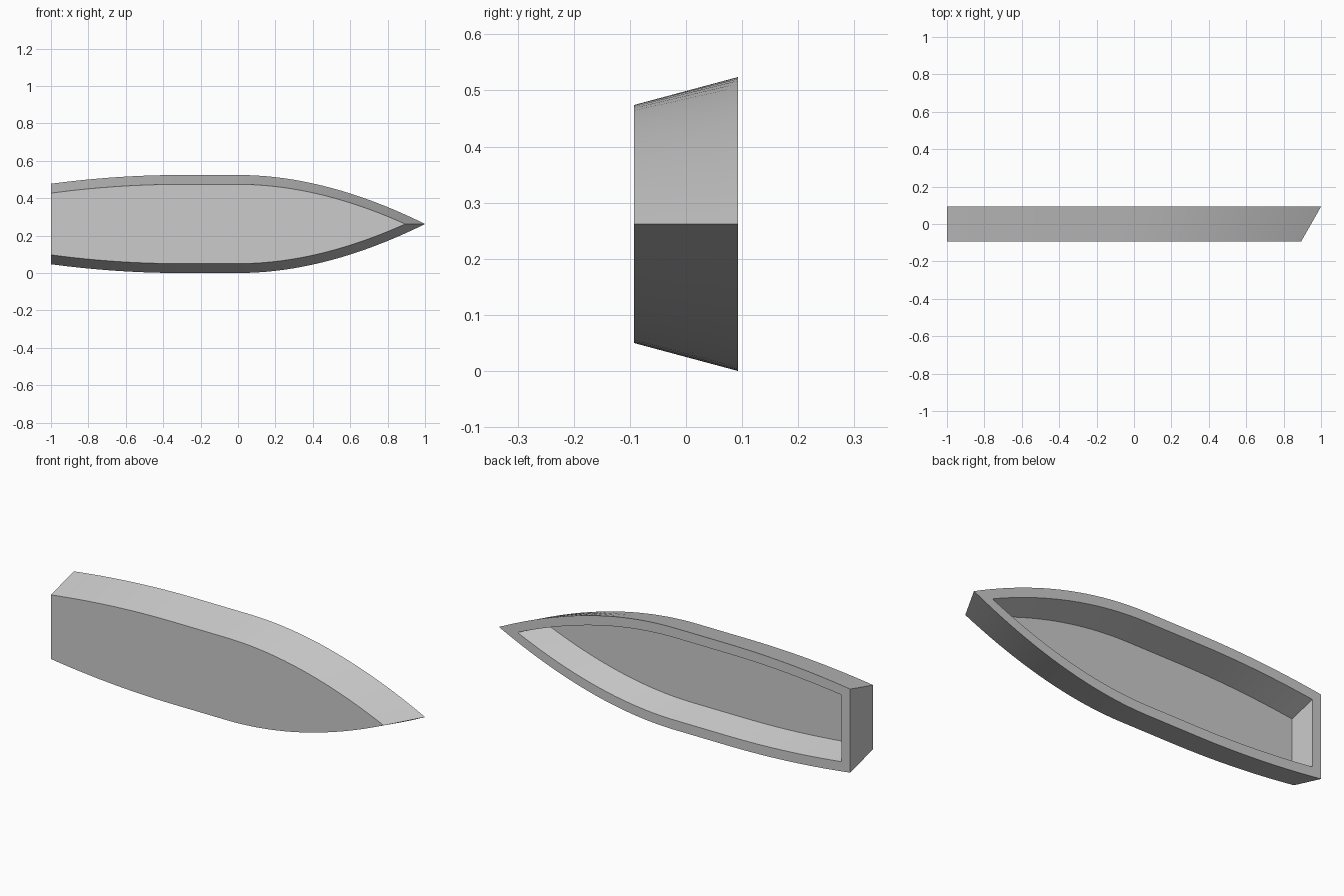
import bpy, bmesh, math

if "Cube" in bpy.data.objects:
    bpy.data.objects.remove(bpy.data.objects["Cube"], do_unlink=True)

BEAM = 0.262      # half width amidships at the rim
FLARE = 0.05      # how far the sides lean in from rim to bottom
HALF_DEPTH = 0.093
CENTRE_Z = 0.262
WALL = 0.05
CAVITY = 0.14     # depth of the hollow
BOW_CONTROL = 0.47
STERN_FLAT = -0.3


def half_width(x):
    """Half width of the rim: parabolic stern, straight middle, curved bow."""
    if x < STERN_FLAT:
        return BEAM - 0.047 * ((x - STERN_FLAT) / (1 + STERN_FLAT)) ** 2
    if x < 0:
        return BEAM
    a, b = 1 - 2 * BOW_CONTROL, 2 * BOW_CONTROL
    t = (-b + math.sqrt(b * b + 4 * a * x)) / (2 * a)
    return BEAM * (1 - t * t)


def bow_tip(inset):
    """Where the two inset sides meet."""
    t = math.sqrt(1 - inset / BEAM)
    return 2 * t * (1 - t) * BOW_CONTROL + t * t


def outline(bm, y, inset, stern):
    """Closed loop of vertices, mirrored about the centre line."""
    tip = bow_tip(inset)
    steps = 40
    xs = [stern + (tip - stern) * i / steps for i in range(steps)]
    sides = [(x, half_width(x) - inset) for x in xs]
    points = sides + [(tip, 0)] + [(x, -w) for x, w in reversed(sides)]
    return [bm.verts.new((x, y, CENTRE_Z + w)) for x, w in points]


def bridge(bm, first, second):
    n = len(first)
    for i in range(n):
        j = (i + 1) % n
        bm.faces.new((first[i], first[j], second[j], second[i]))


# Hull: outer shell, flat rim, inner walls and floor as one closed surface
bm = bmesh.new()
inner_lean = FLARE * CAVITY / (2 * HALF_DEPTH)
loops = [
    outline(bm, -HALF_DEPTH, FLARE, -1),
    outline(bm, HALF_DEPTH, 0, -1),
    outline(bm, HALF_DEPTH, WALL, -1 + WALL),
    outline(bm, HALF_DEPTH - CAVITY, WALL + inner_lean, -1 + WALL),
]
for first, second in zip(loops, loops[1:]):
    bridge(bm, first, second)
bm.faces.new(loops[0])
bm.faces.new(loops[-1])
bmesh.ops.recalc_face_normals(bm, faces=bm.faces)

mesh = bpy.data.meshes.new("boat_hull")
bm.to_mesh(mesh)
bm.free()
hull = bpy.data.objects.new("boat_hull", mesh)
bpy.context.collection.objects.link(hull)

# Plain grey finish
grey = bpy.data.materials.new("light_grey")
grey.use_nodes = True
colour = (0.6, 0.6, 0.6, 1)
grey.diffuse_color = colour
grey.node_tree.nodes["Principled BSDF"].inputs["Base Color"].default_value = colour
mesh.materials.append(grey)

# Smooth curves with crisp edges
bpy.ops.object.select_all(action="DESELECT")
hull.select_set(True)
bpy.context.view_layer.objects.active = hull
bpy.ops.object.shade_smooth_by_angle(angle=math.radians(30))
